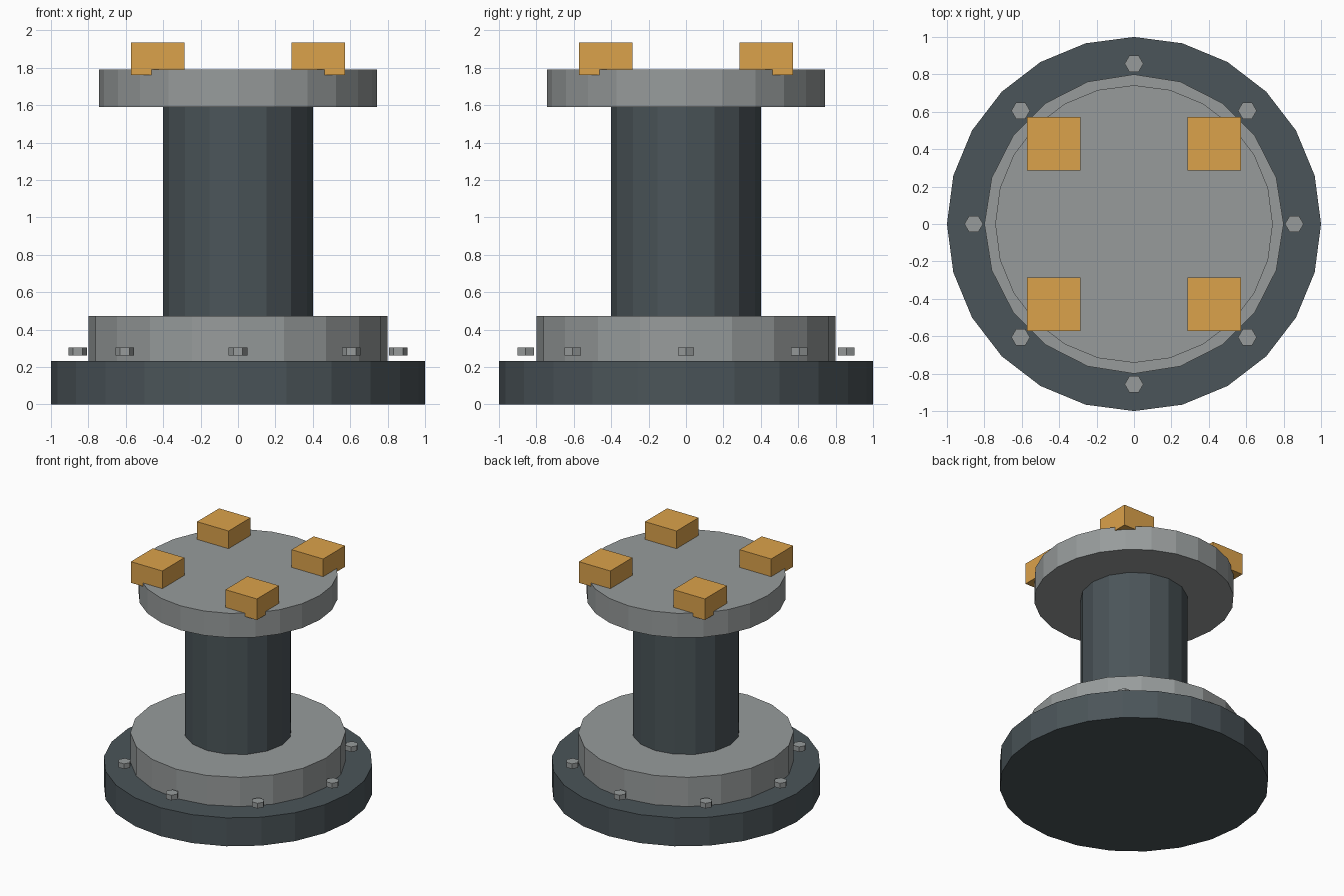
import bpy
from math import cos, sin, pi

if "Cube" in bpy.data.objects:
    bpy.data.objects.remove(bpy.data.objects["Cube"])


def material(name, color):
    m = bpy.data.materials.new(name)
    m.diffuse_color = (*color, 1)
    m.use_nodes = True
    m.node_tree.nodes["Principled BSDF"].inputs["Base Color"].default_value = m.diffuse_color
    return m


DARK = material("dark_steel", (0.07, 0.09, 0.1))
LIGHT = material("light_steel", (0.31, 0.33, 0.33))
ORANGE = material("orange_paint", (0.71, 0.36, 0.07))


def prism(name, sides, radius, z0, z1, mat, x=0, y=0):
    # Flat-sided cylinder with its first corner on the x axis
    bpy.ops.mesh.primitive_cylinder_add(
        vertices=sides, radius=radius, depth=z1 - z0,
        location=(x, y, (z0 + z1) / 2), rotation=(0, 0, pi / 2))
    ob = bpy.context.object
    ob.name = name
    ob.data.materials.append(mat)


def block(name, size, z0, z1, x, y, mat):
    bpy.ops.mesh.primitive_cube_add(size=1, location=(x, y, (z0 + z1) / 2))
    ob = bpy.context.object
    ob.name = name
    ob.scale = (size, size, z1 - z0)
    ob.data.materials.append(mat)


# Stacked body
prism("base_plate", 24, 1.0, 0, 0.233, DARK)
prism("base_collar", 20, 0.8, 0.233, 0.473, LIGHT)
prism("column", 16, 0.4, 0.473, 1.59, DARK)
prism("top_plate", 24, 0.742, 1.59, 1.79, LIGHT)

# Ring of hexagonal bolt heads, hovering just above the base plate
for i in range(8):
    a = i * pi / 4
    prism(f"bolt_{i + 1}", 6, 0.05, 0.262, 0.304, LIGHT,
          0.857 * cos(a), 0.857 * sin(a))

# Four mounting blocks, sunk slightly into the top plate
for sx, x_name in ((-1, "left"), (1, "right")):
    for sy, y_name in ((-1, "front"), (1, "back")):
        block(f"mount_block_{y_name}_{x_name}", 0.286, 1.762, 1.935,
              sx * 0.429, sy * 0.429, ORANGE)
